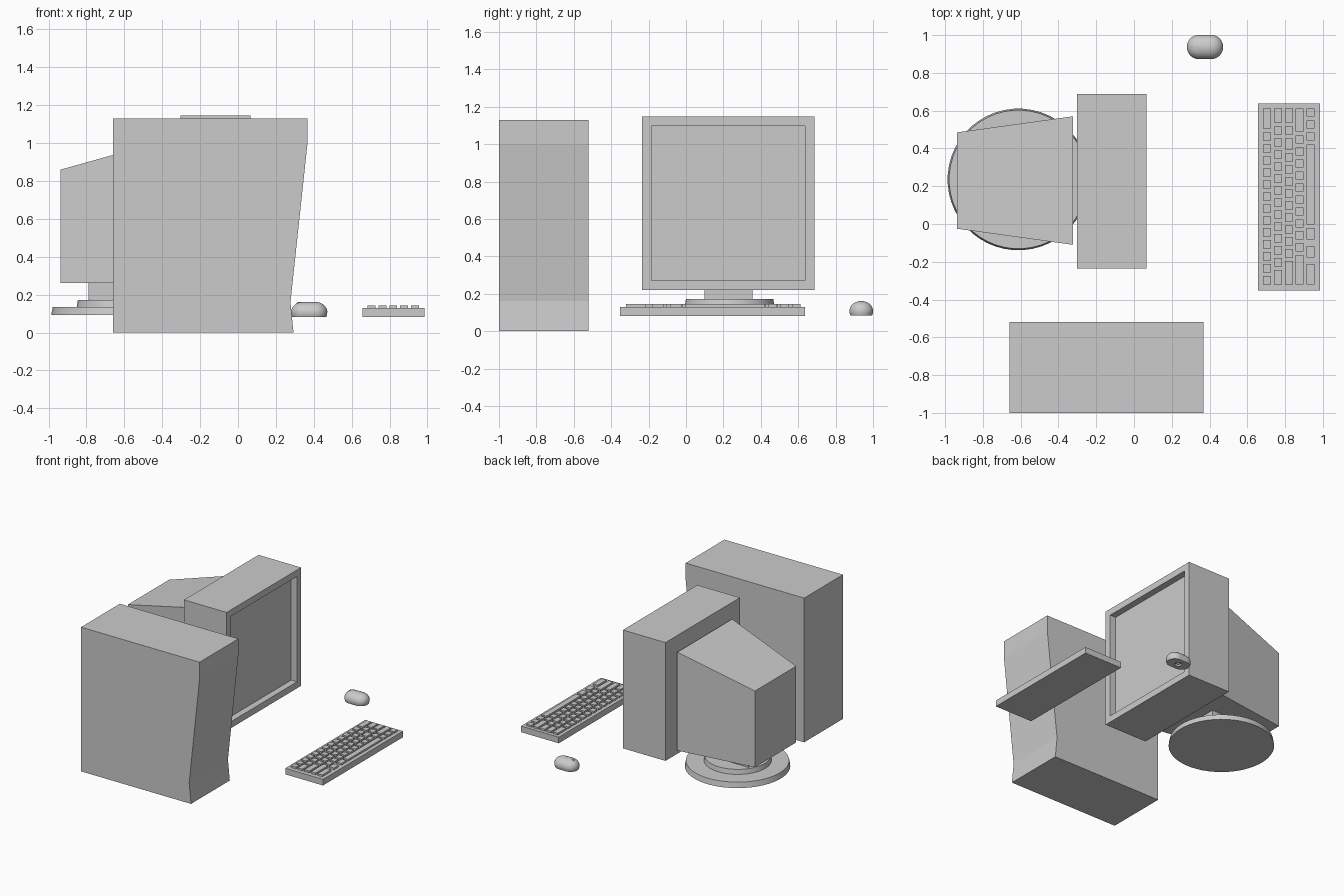
import bpy, bmesh, math
from mathutils import Vector

if "Cube" in bpy.data.objects:
    bpy.data.objects.remove(bpy.data.objects["Cube"])


def finish(name, bm, smooth=False):
    bmesh.ops.recalc_face_normals(bm, faces=bm.faces[:])
    me = bpy.data.meshes.new(name)
    bm.to_mesh(me)
    bm.free()
    ob = bpy.data.objects.new(name, me)
    bpy.context.collection.objects.link(ob)
    if smooth:
        bpy.ops.object.select_all(action='DESELECT')
        bpy.context.view_layer.objects.active = ob
        ob.select_set(True)
        bpy.ops.object.shade_smooth_by_angle(angle=math.radians(35))
    return ob


def add_box(bm, lo, hi):
    verts = bmesh.ops.create_cube(bm, size=1)["verts"]
    for v in verts:
        v.co = Vector([hi[i] if v.co[i] > 0 else lo[i] for i in range(3)])
    return verts


def box(name, lo, hi):
    bm = bmesh.new()
    add_box(bm, lo, hi)
    return finish(name, bm)


def loft(name, cx, cy, rows, n=48):
    """Stack capsule-shaped rings (z, half core length, radius); core 0 is a circle."""
    bm = bmesh.new()
    rings = []
    for z, core, r in rows:
        ring = []
        for i in range(n):
            a = 2 * math.pi * (i + 0.5) / n
            shift = core if math.cos(a) > 0 else -core
            ring.append(bm.verts.new((cx + shift + r * math.cos(a), cy + r * math.sin(a), z)))
        rings.append(ring)
    for a, b in zip(rings, rings[1:]):
        for i in range(n):
            j = (i + 1) % n
            bm.faces.new((a[i], a[j], b[j], b[i]))
    bm.faces.new(rings[0])
    bm.faces.new(rings[-1])
    return finish(name, bm, True)


# Tower case: side profile with a raked front, extruded in y
bm = bmesh.new()
profile = [(-0.66, 0), (0.293, 0), (0.277, 0.16), (0.367, 1.0), (0.367, 1.13), (-0.66, 1.13)]
face = bm.faces.new([bm.verts.new((x, -1.0, z)) for x, z in profile])
ext = bmesh.ops.extrude_face_region(bm, geom=[face])["geom"]
bmesh.ops.translate(bm, vec=(0, 0.48, 0), verts=[g for g in ext if isinstance(g, bmesh.types.BMVert)])
finish("tower_case", bm)

# Monitor front with recessed screen
bm = bmesh.new()
add_box(bm, (-0.303, -0.235, 0.22), (0.066, 0.687, 1.147))
bm.normal_update()
screen = max(bm.faces, key=lambda f: f.calc_center_median().x)
bmesh.ops.inset_region(bm, faces=[screen], thickness=0.072)
bmesh.ops.inset_region(bm, faces=[screen], thickness=0.0005, depth=-0.05)
finish("monitor_front", bm)

# Monitor rear housing, tapering towards the back
bm = bmesh.new()
for v in add_box(bm, (-0.937, -0.025, 0.262), (-0.323, 0.485, 0.86)):
    if v.co.x > -0.5:
        v.co.y += 0.085 if v.co.y > 0.2 else -0.085
        if v.co.z > 0.5:
            v.co.z = 1.032
finish("monitor_rear_housing", bm)

# Monitor stand
box("stand_neck", (-0.79, 0.1, 0.17), (-0.43, 0.355, 0.263))
loft("stand_swivel", -0.612, 0.233, [(0.135, 0, 0.24), (0.172, 0, 0.234)])
loft("stand_base", -0.612, 0.236, [(0.092, 0, 0.375), (0.135, 0, 0.367)])

# Keyboard: body plus five rows of keys, widths in key units (negative = gap)
box("keyboard_body", (0.657, -0.353, 0.082), (0.984, 0.637, 0.13))
key_rows = [
    [2] + [1] * 13,
    [1.5] + [1] * 12 + [1.5],
    [1.5, 1, 1.25] + [1] * 9 + [2.25],
    [2.25] + [1] * 10 + [2.75],
    [1, 1, 1, 7, 1.25, -0.25, 1.25, -0.25, 2],
]
unit, gap = 0.0635, 0.019
bm = bmesh.new()
for i, row in enumerate(key_rows):
    x, y = 0.705 + i * 0.0573, 0.622
    for w in row:
        end = y - abs(w) * unit
        if w > 0:
            add_box(bm, (x - 0.021, end + gap / 2, 0.128), (x + 0.021, y - gap / 2, 0.144))
        y = end
finish("keyboard_keys", bm)

# Mouse: domed capsule with a ball socket underneath
loft("mouse_body", 0.376, 0.937, [
    (0.095, 0, 0.024), (0.083, 0, 0.026), (0.083, 0.032, 0.058), (0.095, 0.032, 0.062),
    (0.11, 0.032, 0.064), (0.126, 0.032, 0.060), (0.14, 0.032, 0.051),
    (0.151, 0.032, 0.038), (0.158, 0.032, 0.022), (0.161, 0.032, 0.006)])
bm = bmesh.new()
bmesh.ops.create_uvsphere(bm, u_segments=20, v_segments=12, radius=0.017)
bmesh.ops.translate(bm, verts=bm.verts[:], vec=(0.376, 0.937, 0.1))
finish("mouse_ball", bm, True)

# Mouse scroll wheel
bm = bmesh.new()
bmesh.ops.create_cone(bm, cap_ends=True, segments=24, radius1=0.02, radius2=0.02, depth=0.012)
for v in bm.verts:
    v.co = Vector((v.co.x + 0.323, v.co.z + 0.937, v.co.y + 0.142))
finish("mouse_wheel", bm, True)
